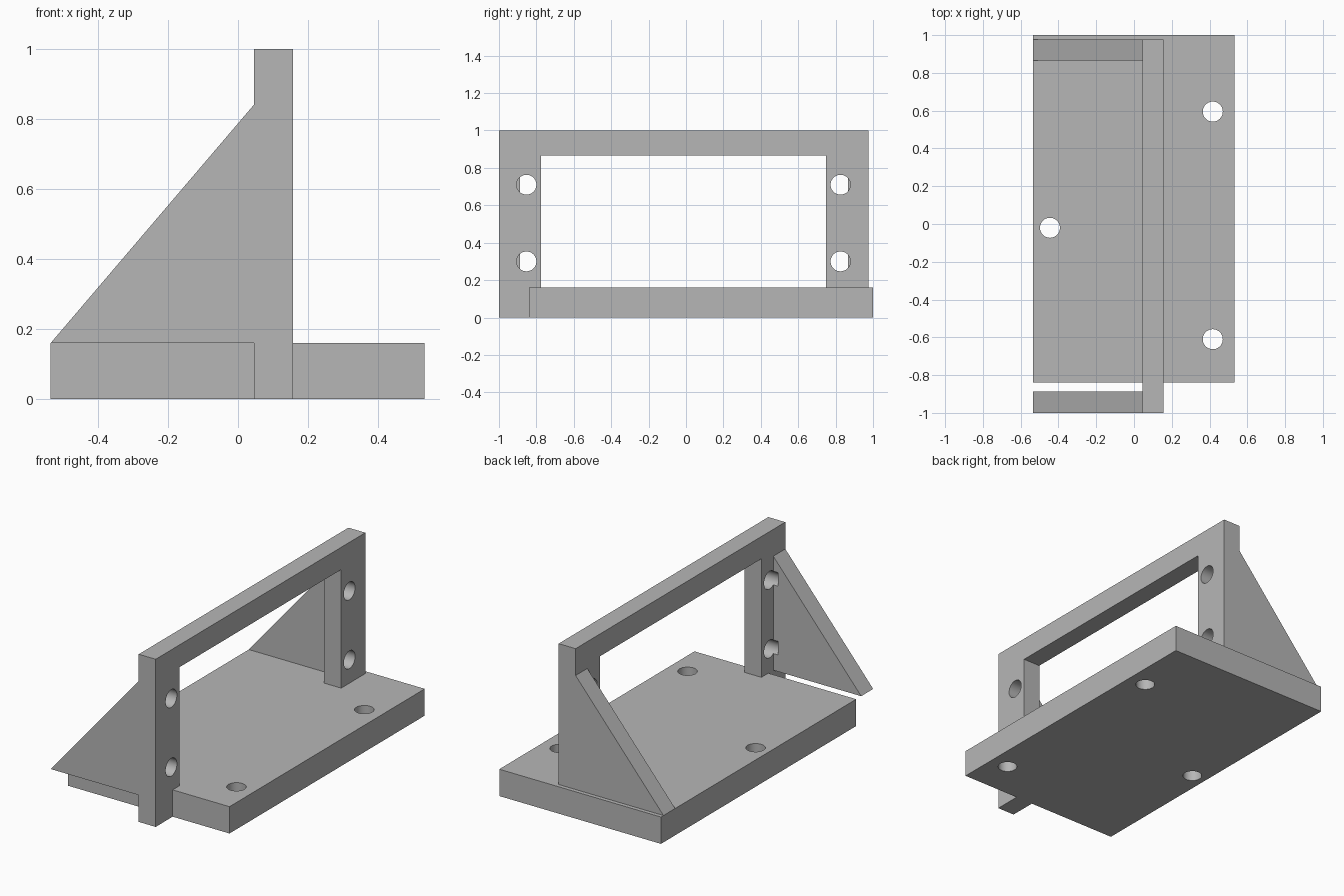
import bpy
import bmesh
import math
from mathutils import Vector, Matrix

default = bpy.data.objects.get("Cube")
if default:
    bpy.data.objects.remove(default, do_unlink=True)

grey = bpy.data.materials.new("light grey")
grey.use_nodes = True
colour = (0.47, 0.47, 0.47, 1)
grey.diffuse_color = colour
grey.node_tree.nodes["Principled BSDF"].inputs["Base Color"].default_value = colour

BASE_TOP = 0.16
FRAME_BACK, FRAME_FRONT = 0.045, 0.157
HOLE_RADIUS = 0.053


def add_object(name, bm):
    bmesh.ops.recalc_face_normals(bm, faces=bm.faces)
    mesh = bpy.data.meshes.new(name)
    bm.to_mesh(mesh)
    bm.free()
    mesh.materials.append(grey)
    obj = bpy.data.objects.new(name, mesh)
    bpy.context.collection.objects.link(obj)
    return obj


def extrude_profile(name, points, offset):
    bm = bmesh.new()
    face = bm.faces.new([bm.verts.new(p) for p in points])
    result = bmesh.ops.extrude_face_region(bm, geom=[face])
    verts = [v for v in result["geom"] if isinstance(v, bmesh.types.BMVert)]
    bmesh.ops.translate(bm, verts=verts, vec=Vector(offset))
    return add_object(name, bm)


def drill(obj, centres, length, axis):
    """Cut round holes along the given axis."""
    turn = Matrix.Rotation(math.pi / 2, 4, "Y") if axis == "X" else Matrix()
    bm = bmesh.new()
    for centre in centres:
        bmesh.ops.create_cone(
            bm, cap_ends=True, segments=48, radius1=HOLE_RADIUS,
            radius2=HOLE_RADIUS, depth=length,
            matrix=Matrix.Translation(centre) @ turn)
    cutter = add_object(obj.name + "_cutter", bm)
    cutter.hide_render = True
    mod = obj.modifiers.new("holes", "BOOLEAN")
    mod.operation = "DIFFERENCE"
    mod.solver = "EXACT"
    mod.object = cutter
    bpy.ops.object.select_all(action="DESELECT")
    obj.select_set(True)
    bpy.context.view_layer.objects.active = obj
    bpy.ops.object.modifier_apply(modifier=mod.name)
    bpy.data.objects.remove(cutter, do_unlink=True)
    bpy.ops.object.shade_smooth_by_angle(angle=math.radians(30))


# Base plate with three mounting holes
base = extrude_profile(
    "base_plate",
    [(-0.535, -0.84, 0), (0.532, -0.84, 0), (0.532, 1, 0), (-0.535, 1, 0)],
    (0, 0, BASE_TOP))
drill(base, [(-0.445, -0.02, 0.08), (0.417, 0.595, 0.08), (0.417, -0.61, 0.08)],
      0.5, "Z")

# Upright frame: the front leg overhangs the plate, the rest is sunk into it
outline = [(-1, 0), (-0.84, 0), (-0.84, 0.14), (-0.775, 0.14), (-0.775, 0.867),
           (0.748, 0.867), (0.748, 0.14), (0.976, 0.14), (0.976, 1), (-1, 1)]
frame = extrude_profile(
    "upright_frame", [(FRAME_BACK, y, z) for y, z in outline],
    (FRAME_FRONT - FRAME_BACK, 0, 0))

# Triangular braces behind each leg
braces = []
for name, y, width in (("front_brace", -1, 0.113), ("back_brace", 0.866, 0.11)):
    braces.append(extrude_profile(
        name,
        [(-0.535, y, BASE_TOP), (FRAME_BACK, y, BASE_TOP), (FRAME_BACK, y, 0.84)],
        (0, width, 0)))

# Leg holes, which also nick the braces
leg_holes = [(0.165, y, z) for y in (-0.853, 0.826) for z in (0.3, 0.71)]
for part in [frame] + braces:
    drill(part, leg_holes, 0.3, "X")
